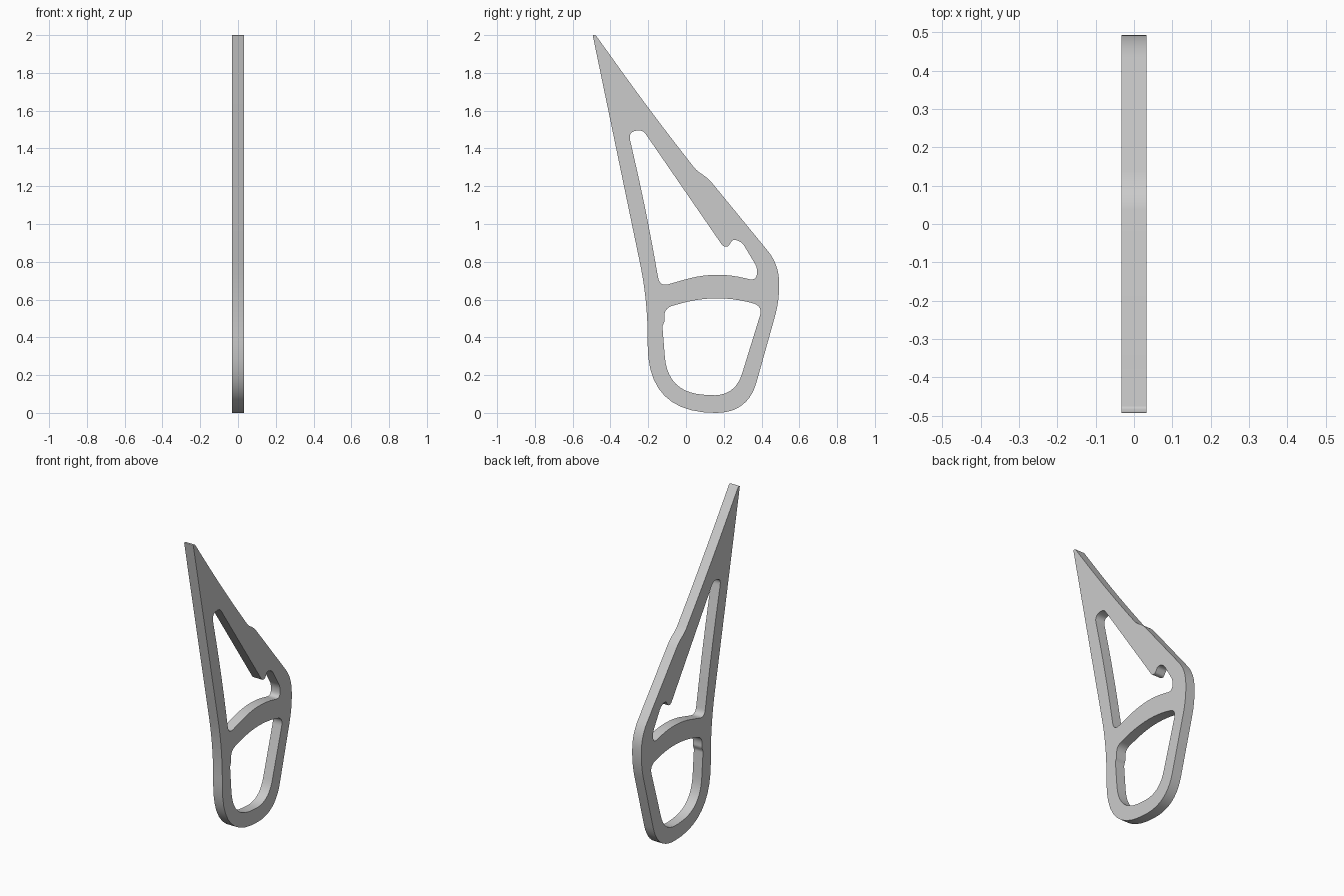
import bpy
import bmesh
import math
from mathutils import Vector

cube = bpy.data.objects.get("Cube")
if cube:
    bpy.data.objects.remove(cube, do_unlink=True)

HALF_WIDTH = .032
STEPS = 10

# Each profile is a polygon of (y, z, rounding length) corners.
outer_rim = [
    (-.494, 2, .006), (-.203, .597, .2), (-.203, 0, .36), (.328, 0, .17),
    (.495, .597, .09), (.49, .788, .09), (.116, 1.244, .04),
    (.057, 1.281, .03), (-.192, 1.6, .3), (-.478, 2, .006),
]
upper_opening = [
    (-.306, 1.488, .045), (-.229, 1.499, .03), (.195, .883, .012),
    (.222, .878, .014), (.248, .92, .02), (.296, .905, .025),
    (.376, .772, .025), (.376, .698, .045), (.153, .751, .16),
    (-.139, .668, .05), (-.213, 1.08, .25),
]
lower_opening = [
    (-.118, .554, .05), (.169, .634, .2), (.407, .565, .055),
    (.259, .085, .13), (-.097, .109, .19), (-.125, .459, .01),
    (-.113, .485, .01),
]


def rounded(corners):
    """Replace every corner by a smooth curve tangent to both its edges."""
    points = []
    count = len(corners)
    for i, (y, z, length) in enumerate(corners):
        corner = Vector((y, z))
        before = Vector(corners[i - 1][:2])
        after = Vector(corners[(i + 1) % count][:2])
        start = corner + (before - corner).normalized() * length
        end = corner + (after - corner).normalized() * length
        for step in range(STEPS + 1):
            t = step / STEPS
            points.append(start * (1 - t) ** 2
                          + corner * 2 * t * (1 - t)
                          + end * t ** 2)
    return points


def add_loop(bm, corners):
    verts = [bm.verts.new((-HALF_WIDTH, p.x, p.y)) for p in rounded(corners)]
    return [bm.edges.new((verts[i - 1], verts[i])) for i in range(len(verts))]


def make_material(name, colour):
    material = bpy.data.materials.new(name)
    material.use_nodes = True
    material.diffuse_color = colour
    shader = next(node for node in material.node_tree.nodes
                  if node.type == 'BSDF_PRINCIPLED')
    shader.inputs["Base Color"].default_value = colour
    return material


# Flat plate with two openings, thickened sideways
bm = bmesh.new()
edges = []
for profile in (outer_rim, upper_opening, lower_opening):
    edges += add_loop(bm, profile)
bmesh.ops.triangle_fill(bm, edges=edges, use_beauty=True,
                        normal=Vector((-1, 0, 0)))
side = bmesh.ops.extrude_face_region(bm, geom=bm.faces[:],
                                     use_keep_orig=True)
moved = [item for item in side["geom"] if isinstance(item, bmesh.types.BMVert)]
bmesh.ops.translate(bm, verts=moved, vec=(2 * HALF_WIDTH, 0, 0))
bmesh.ops.recalc_face_normals(bm, faces=bm.faces[:])

mesh = bpy.data.meshes.new("hook_frame")
bm.to_mesh(mesh)
bm.free()
mesh.materials.append(make_material("light grey", (.6, .6, .6, 1)))

frame = bpy.data.objects.new("hook_frame", mesh)
bpy.context.collection.objects.link(frame)
bpy.ops.object.select_all(action='DESELECT')
frame.select_set(True)
bpy.context.view_layer.objects.active = frame
bpy.ops.object.shade_smooth_by_angle(angle=math.radians(30))
